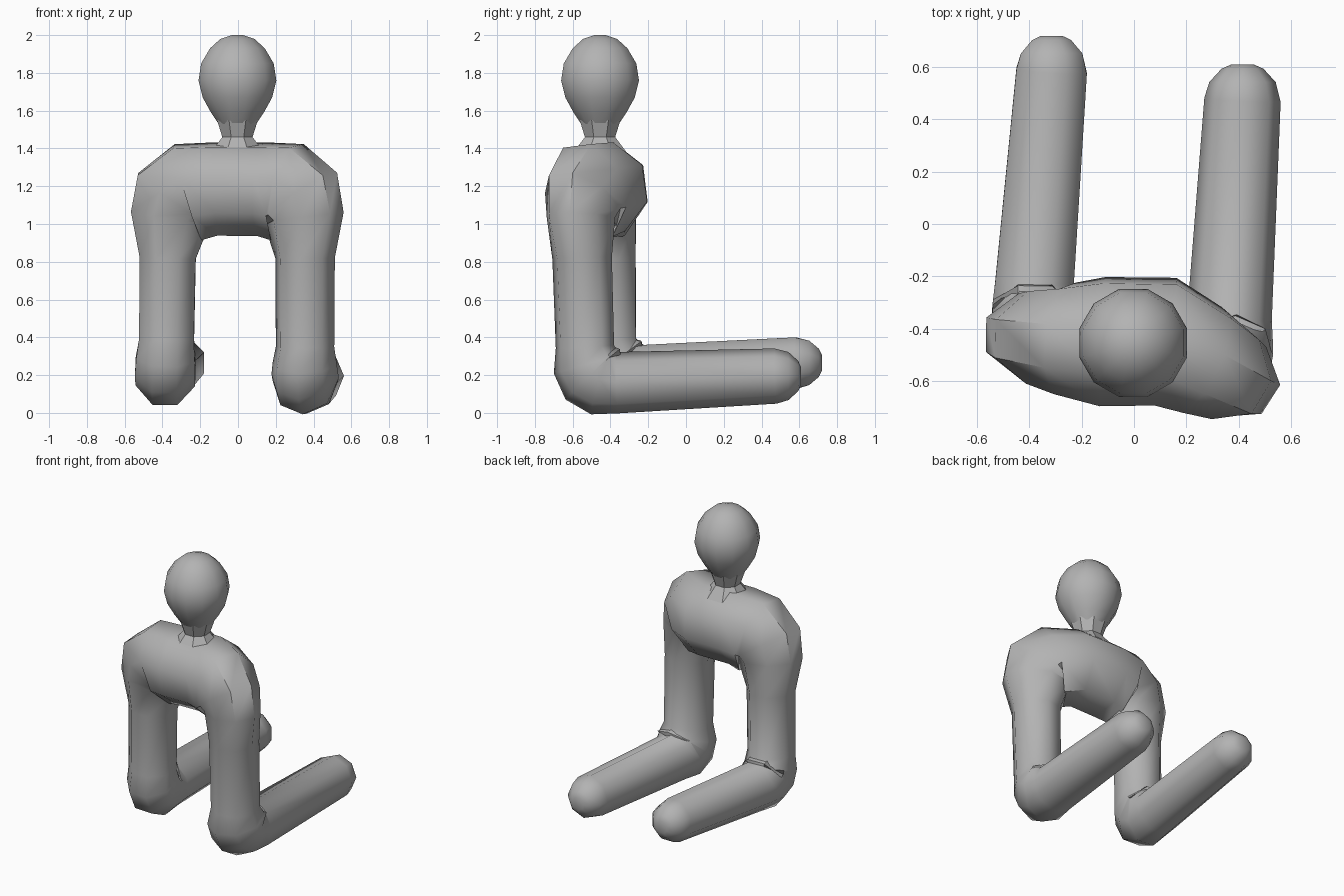
import bpy, bmesh, math
from mathutils import Vector

cube = bpy.data.objects.get("Cube")
if cube:
    bpy.data.objects.remove(cube, do_unlink=True)

clay = bpy.data.materials.new("clay_grey")
clay.use_nodes = True
GREY = (0.45, 0.45, 0.45, 1)
clay.diffuse_color = GREY
clay.node_tree.nodes["Principled BSDF"].inputs["Base Color"].default_value = GREY


def sweep(name, rings, sides, u, sharp):
    """Skin a tube through rings of (centre, radius along u, radius along v)."""
    bm = bmesh.new()
    loops = []
    u = Vector(u)
    grow = 1 / math.cos(math.pi / sides)   # radii are measured to the flats
    for i, (c, ru, rv) in enumerate(rings):
        ahead = rings[min(i + 1, len(rings) - 1)][0]
        behind = rings[max(i - 1, 0)][0]
        t = (ahead - behind).normalized()
        u = (u - t * u.dot(t)).normalized()
        v = t.cross(u)
        loop = []
        for k in range(sides):
            a = 2 * math.pi * (k + 0.5) / sides
            p = c + u * (ru * grow * math.cos(a)) + v * (rv * grow * math.sin(a))
            loop.append(bm.verts.new(p))
        loops.append(loop)
    for a, b in zip(loops, loops[1:]):
        for k in range(sides):
            n = (k + 1) % sides
            bm.faces.new((a[k], a[n], b[n], b[k]))
    bm.faces.new(loops[0])
    bm.faces.new(loops[-1])
    bmesh.ops.recalc_face_normals(bm, faces=bm.faces)
    mesh = bpy.data.meshes.new(name)
    bm.to_mesh(mesh)
    bm.free()
    mesh.materials.append(clay)
    obj = bpy.data.objects.new(name, mesh)
    bpy.context.collection.objects.link(obj)
    bpy.ops.object.select_all(action="DESELECT")
    obj.select_set(True)
    bpy.context.view_layer.objects.active = obj
    bpy.ops.object.shade_smooth_by_angle(angle=math.radians(sharp))


def bend(a, c, b, ra, rb, bulge_u, bulge_v, w):
    """Rings round a corner c, from a to b; w pulls the curve to the corner."""
    a, c, b = Vector(a), Vector(c), Vector(b)
    out = []
    for i in range(5):
        t = i / 4
        ka, kc, kb = (1 - t) ** 2, 2 * w * t * (1 - t), t * t
        p = (a * ka + c * kc + b * kb) / (ka + kc + kb)
        r = ra + (rb - ra) * t
        hump = 4 * t * (1 - t)
        out.append((p, r + bulge_u * hump, r + bulge_v * hump))
    return out


def foot_cap(centre, r):
    """Rounded end of a lower leg, from the tip inward."""
    steps = ((1, 0.3), (0.88, 0.55), (0.5, 0.87), (0, 1))
    return [(Vector(centre) + Vector((0, r * d, 0)), r * s, r * s) for d, s in steps]


def leg(foot, foot_r, knee, hip):
    return (foot_cap(foot, foot_r)
            + bend(*knee, 0.15, 0.145, 0.012, 0.04, 1.3)
            + bend(*hip, 0.148, 0.237, 0.055, -0.015, 2))


# Legs and torso: one continuous tube
right_leg = leg((-0.315, 0.585, 0.265), 0.135,
                ((-0.38, -0.22, 0.21), (-0.388, -0.405, 0.2), (-0.378, -0.41, 0.39)),
                ((-0.372, -0.415, 0.82), (-0.365, -0.43, 1.185), (-0.12, -0.45, 1.185)))
left_leg = leg((0.415, 0.475, 0.195), 0.135,
               ((0.365, -0.36, 0.16), (0.35, -0.53, 0.165), (0.355, -0.535, 0.35)),
               ((0.355, -0.55, 0.82), (0.36, -0.57, 1.185), (0.12, -0.45, 1.185)))
sweep("legs_and_torso", right_leg + left_leg[::-1], 8, (1, 0, 0), 50)


def stack(name, profile, sides, sharp):
    """Upright round part from (height, radius) pairs."""
    rings = [(Vector((-0.003, -0.455, z)), r, r) for z, r in profile]
    sweep(name, rings, sides, (1, 0, 0), sharp)


# Neck flaring into the shoulders
stack("neck", ((1.38, 0.14), (1.46, 0.08), (1.55, 0.108)), 8, 30)

# Egg-shaped head
stack("head", ((1.53, 0.1), (1.59, 0.14), (1.67, 0.184), (1.76, 0.206),
               (1.85, 0.192), (1.93, 0.145), (1.98, 0.09), (2.0, 0.03)), 12, 50)
